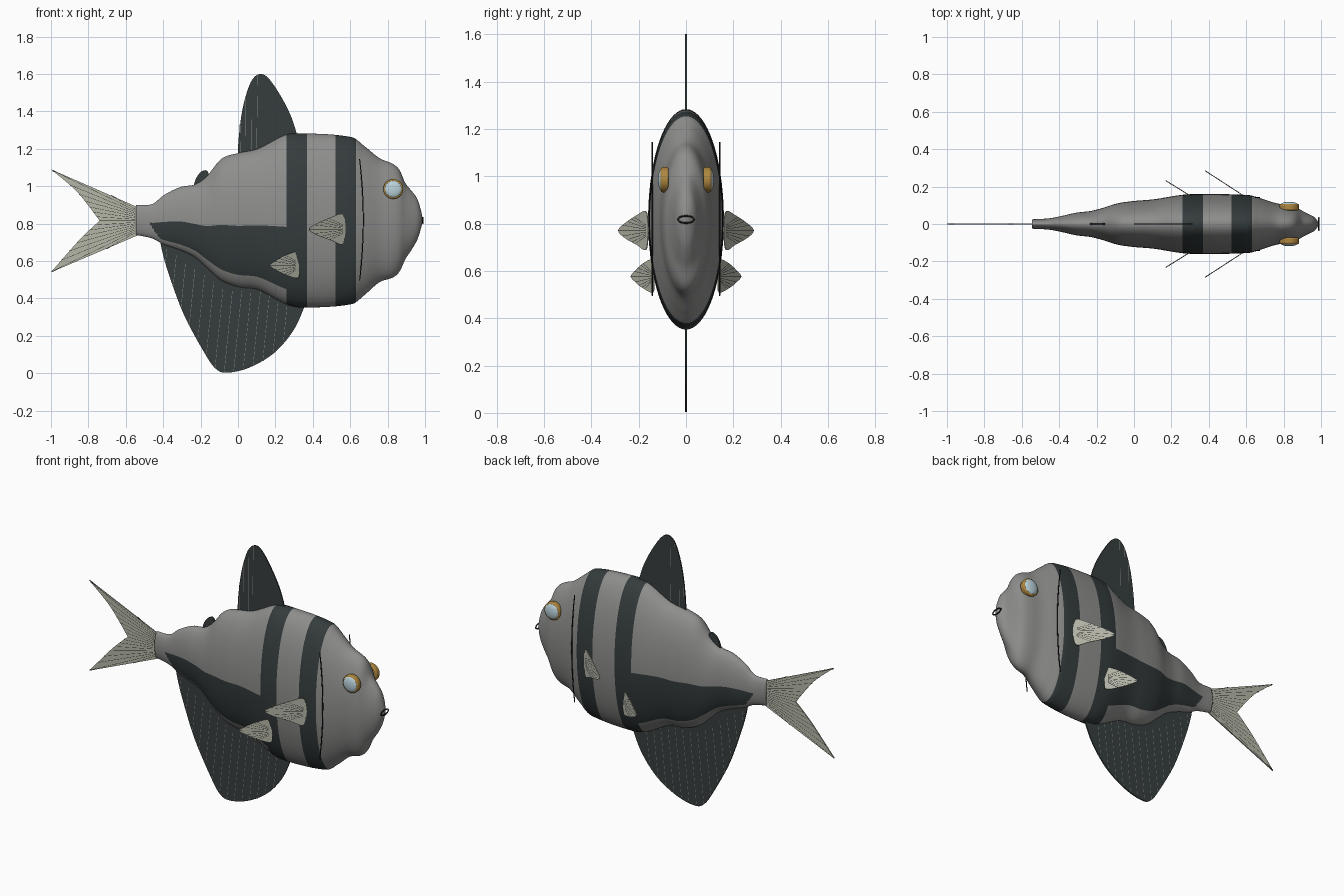
import bpy, bmesh, math
from mathutils import Vector

if "Cube" in bpy.data.objects:
    bpy.data.objects.remove(bpy.data.objects["Cube"])


def material(name, r, g, b):
    m = bpy.data.materials.new(name)
    m.diffuse_color = (r, g, b, 1)
    m.use_nodes = True
    m.node_tree.nodes["Principled BSDF"].inputs["Base Color"].default_value = m.diffuse_color
    return m


GREY = material("body grey", 0.27, 0.275, 0.265)
DARK = material("stripe charcoal", 0.035, 0.045, 0.046)
FIN = material("fin charcoal", 0.037, 0.047, 0.048)
PALE = material("pale fin", 0.46, 0.47, 0.39)
LINE = material("dark line", 0.012, 0.012, 0.011)
RAY = material("light ray", 0.25, 0.26, 0.24)
GOLD = material("eye gold", 0.42, 0.24, 0.05)
LENS = material("eye pale blue", 0.5, 0.66, 0.72)


def mesh_object(name, bm, mats, smooth=True):
    bmesh.ops.recalc_face_normals(bm, faces=bm.faces)
    me = bpy.data.meshes.new(name)
    bm.to_mesh(me)
    bm.free()
    for m in mats:
        me.materials.append(m)
    for p in me.polygons:
        p.use_smooth = smooth
    ob = bpy.data.objects.new(name, me)
    bpy.context.collection.objects.link(ob)
    return ob


def lines_object(name, lines, radius, mat):
    cu = bpy.data.curves.new(name, 'CURVE')
    cu.dimensions = '3D'
    cu.bevel_depth = radius
    cu.bevel_resolution = 1
    for pts in lines:
        sp = cu.splines.new('POLY')
        sp.points.add(len(pts) - 1)
        for q, p in zip(sp.points, pts):
            q.co = (*p, 1)
    cu.materials.append(mat)
    ob = bpy.data.objects.new(name, cu)
    bpy.context.collection.objects.link(ob)
    return ob


# Body: x, top, bottom, half width
PROFILE = [
    (-0.545, .90, .74, .025), (-0.457, .905, .72, .03), (-0.40, .95, .69, .04),
    (-0.31, .995, .658, .06), (-0.23, 1.01, .62, .07), (-0.17, 1.05, .567, .085),
    (-0.09, 1.145, .497, .11), (0, 1.177, .462, .123), (.105, 1.20, .447, .132),
    (.25, 1.273, .372, .155), (.33, 1.283, .352, .16), (.61, 1.262, .37, .155),
    (.675, 1.215, .417, .138), (.757, 1.15, .487, .112), (.83, 1.118, .513, .10),
    (.865, 1.085, .545, .09), (.895, 1.016, .61, .073), (.93, .973, .663, .055),
    (.96, .93, .717, .04), (.976, .88, .765, .025), (.987, .83, .81, .006)]


def section(x):
    P, n = PROFILE, len(PROFILE)
    i = max(k for k in range(n - 1) if P[k][0] <= x + 1e-9)
    h = P[i + 1][0] - P[i][0]
    t = (x - P[i][0]) / h

    def slope(k, c):
        a, b = P[max(k - 1, 0)], P[min(k + 1, n - 1)]
        return (b[c] - a[c]) / (b[0] - a[0])
    return [(2*t**3 - 3*t**2 + 1) * P[i][c] + (t**3 - 2*t**2 + t) * h * slope(i, c)
            + (3*t**2 - 2*t**3) * P[i + 1][c] + (t**3 - t**2) * h * slope(i + 1, c)
            for c in (1, 2, 3)]


SEG = 72
xs = [-0.545] + [k / 100 for k in range(-54, 99)] + [.984, .987]
bm = bmesh.new()
rings = []
for x in xs:
    top, bot, w = section(x)
    c, h = (top + bot) / 2, (top - bot) / 2
    rings.append([bm.verts.new((x, w * math.cos(2 * math.pi * j / SEG),
                                c + h * math.sin(2 * math.pi * j / SEG))) for j in range(SEG)])
for i in range(len(xs) - 1):
    xm = (xs[i] + xs[i + 1]) / 2
    for j in range(SEG):
        k = (j + 1) % SEG
        f = bm.faces.new((rings[i][j], rings[i][k], rings[i + 1][k], rings[i + 1][j]))
        s = math.sin(2 * math.pi * (j + .5) / SEG)
        band = .26 < xm < .37 or .52 < xm < .63                   # two upright stripes
        flank = -.47 < xm < .27 and max(-.8, -(xm + .49) * 12) < s < -.05   # lower side patch
        f.material_index = int(band or flank)
bm.faces.new(rings[0])
bm.faces.new(rings[-1])
body = mesh_object("body", bm, [GREY, DARK])


# Fins: flat outlines in x and z, placed by a mapping, with rays marched to the edge
def smooth_outline(pts, steps=6):
    out, n = [], len(pts)
    for i in range(n - 1):
        a, b, c, d = [Vector(pts[min(max(i + o, 0), n - 1)]) for o in (-1, 0, 1, 2)]
        for k in range(steps):
            t = k / steps
            out.append(b + (c - a) * .5 * t + (a - 2.5*b + 2*c - .5*d) * t*t
                       + (1.5*(b - c) + .5*(d - a)) * t**3)
    return out + [Vector(pts[-1])]


def inside(poly, p):
    hit = False
    for a, b in zip(poly, poly[1:] + poly[:1]):
        if (a.y > p.y) != (b.y > p.y) and p.x < a.x + (p.y - a.y) / (b.y - a.y) * (b.x - a.x):
            hit = not hit
    return hit


def fin(name, outline, mat, ray_mat, rays=(), place=lambda x, z: (x, 0, z), thick=.007, ray_r=.004):
    bm = bmesh.new()
    bm.faces.new([bm.verts.new(place(p.x, p.y)) for p in outline])
    ob = mesh_object(name, bm, [mat], smooth=False)
    sol = ob.modifiers.new("thickness", 'SOLIDIFY')
    sol.thickness = thick
    sol.offset = 0
    lines = []
    for start, direction in rays:
        p, d = Vector(start), Vector(direction).normalized() * .005
        n = 0
        while inside(outline, p + d * (n + 1)):
            n += 1
        if n > 3:
            lines.append([place(*p), place(*(p + d * n))])
    if lines:
        lines_object(name + "_rays", lines, ray_r, ray_mat)


# Dorsal fin
dorsal = smooth_outline([(0, 1.15), (.003, 1.25), (.022, 1.4), (.05, 1.51), (.08, 1.575), (.12, 1.6),
                         (.165, 1.575), (.23, 1.48), (.285, 1.37), (.32, 1.26)])
fin("dorsal_fin", dorsal, FIN, RAY,
    [((.015 + .028 * i, 1.18), (.012 * i - .02, 1)) for i in range(10)])

# Anal fin
anal = smooth_outline([(-.42, .73), (-.405, .65), (-.37, .53), (-.29, .315), (-.18, .11), (-.12, .025),
                       (-.06, .003), (.06, .03), (.195, .11), (.30, .235), (.365, .38)])
anal += [Vector((.25, .46)), Vector((0, .55)), Vector((-.25, .68))]
fin("anal_fin", anal, FIN, RAY,
    [((-.38 + .05 * i, max(.44, .665 - .035 * i)), (-.1, -1)) for i in range(15)])

# Small fat fin near the tail
fin("adipose_fin", smooth_outline([(-.24, .99), (-.225, 1.04), (-.20, 1.075), (-.17, 1.085),
                                   (-.155, 1.06), (-.16, 1.02)]), FIN, RAY, thick=.012)

# Tail fin
upper = [(-1, 1.09), (-.875, .985), (-.795, .89), (-.74, .815)]
lower = [(-.74, .815), (-.79, .77), (-.86, .70), (-1, .54)]
tail = [Vector((-.53, .885))] + smooth_outline(upper)[:-1] + smooth_outline(lower) + [Vector((-.53, .74))]
fin("tail_fin", tail, PALE, LINE,
    [((-.55, .815 + .008 * i), (-.45, .031 * i)) for i in range(-8, 9)])

# Paired fins
pectoral = smooth_outline([(.575, .775), (.56, .85), (.50, .835), (.42, .80), (.38, .77),
                           (.42, .74), (.50, .71), (.56, .69), (.575, .775)])[:-1]
pelvic = smooth_outline([(.325, .575), (.315, .645), (.25, .63), (.19, .595), (.17, .575),
                         (.20, .553), (.25, .528), (.32, .51), (.325, .575)])[:-1]
for side, s in (("right", -1), ("left", 1)):
    fin(side + "_pectoral_fin", pectoral, PALE, LINE,
        [((.56, .77 + .006 * i), (-.18, .02 * i)) for i in range(-4, 5)],
        lambda x, z: (x, s * (.155 + (.58 - x) * .65), z), .004, .0025)
    fin(side + "_pelvic_fin", pelvic, PALE, LINE,
        [((.31, .575 + .006 * i), (-.14, .02 * i)) for i in range(-4, 5)],
        lambda x, z: (x, s * (.145 + (.31 - x) * .62), z), .004, .0025)

    # Gill line
    gill = [(.65 + .02 * (1 - t * t), s * .142, .82 + .325 * t) for t in [k / 12 - 1 for k in range(25)]]
    lines_object(side + "_gill_line", [gill], .003, LINE)

    # Eye: gold rim with a shallow pale lens
    bpy.ops.mesh.primitive_cylinder_add(vertices=40, radius=.053, depth=.034,
                                        location=(.83, s * .09, .985), rotation=(math.pi / 2, 0, 0))
    rim = bpy.context.object
    rim.name = side + "_eye_rim"
    rim.data.materials.append(GOLD)
    bev = rim.modifiers.new("soft edge", 'BEVEL')
    bev.width = .008
    bev.segments = 3
    bpy.ops.object.shade_smooth_by_angle()
    bpy.ops.mesh.primitive_uv_sphere_add(segments=32, ring_count=16, radius=.046,
                                         location=(.83, s * .103, .985))
    lens = bpy.context.object
    lens.name = side + "_eye_lens"
    lens.scale = (1, .34, 1)
    lens.data.materials.append(LENS)
    bpy.ops.object.shade_smooth()

# Mouth ring
mouth = [(.988, .034 * math.cos(a), .817 + .015 * math.sin(a))
         for a in [math.pi * k / 16 for k in range(33)]]
lines_object("mouth", [mouth], .004, LINE)
